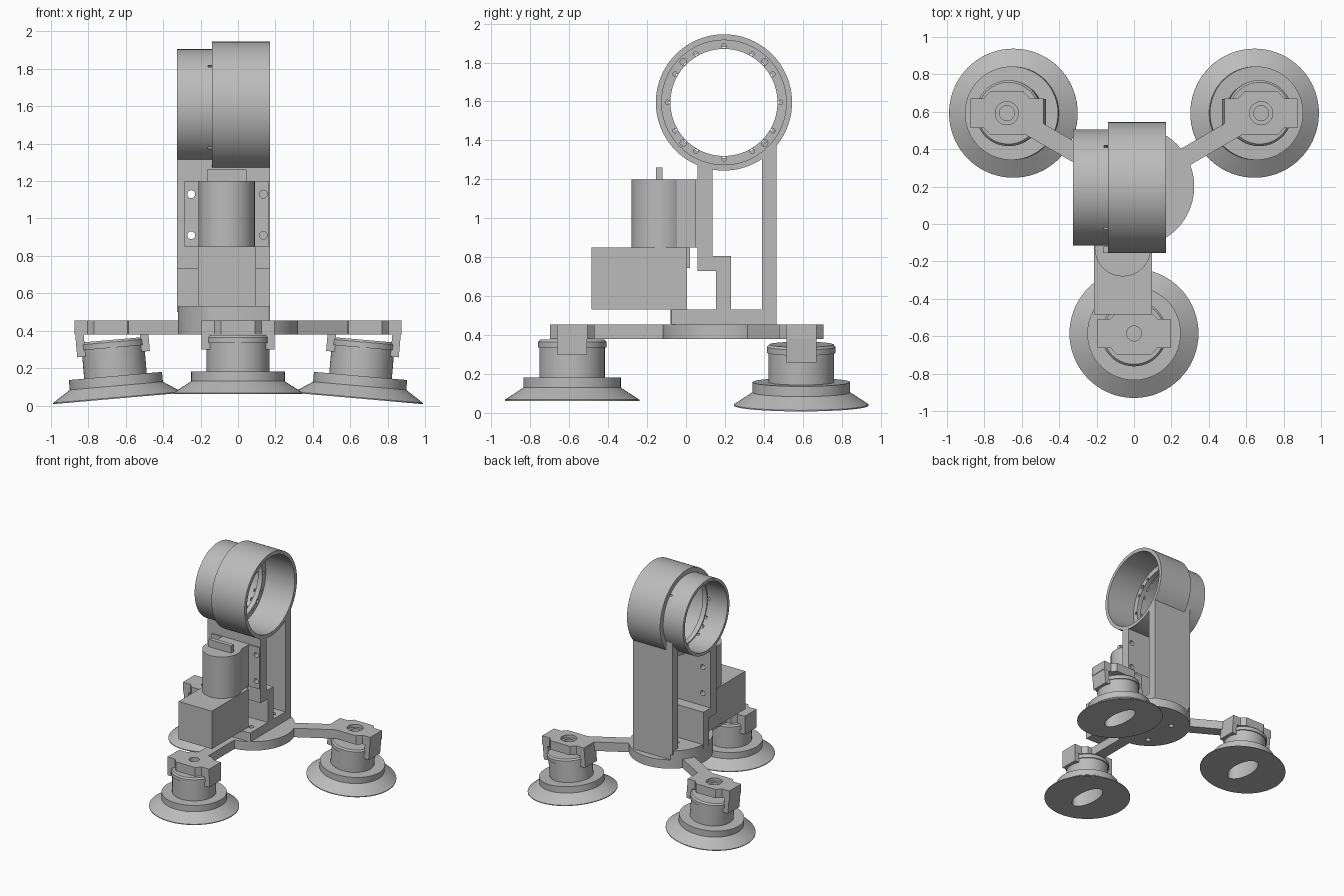
import bpy, bmesh, math
from mathutils import Matrix, Vector

if "Cube" in bpy.data.objects:
    bpy.data.objects.remove(bpy.data.objects["Cube"], do_unlink=True)

grey = bpy.data.materials.new("plain_grey")
grey.use_nodes = True
colour = (0.5, 0.5, 0.5, 1)
grey.diffuse_color = colour
grey.node_tree.nodes["Principled BSDF"].inputs["Base Color"].default_value = colour


def finish(name, bm):
    bmesh.ops.remove_doubles(bm, verts=bm.verts, dist=1e-5)
    bmesh.ops.recalc_face_normals(bm, faces=bm.faces)
    mesh = bpy.data.meshes.new(name)
    bm.to_mesh(mesh)
    bm.free()
    mesh.materials.append(grey)
    ob = bpy.data.objects.new(name, mesh)
    bpy.context.collection.objects.link(ob)
    return ob


def extrude(name, pts, lo, hi, axis="z"):
    """Prism from a flat outline, along z (outline x, y) or x (outline y, z)."""
    bm = bmesh.new()
    place = (lambda u, v, w: (u, v, w)) if axis == "z" else (lambda u, v, w: (w, u, v))
    bottom = [bm.verts.new(place(u, v, lo)) for u, v in pts]
    top = [bm.verts.new(place(u, v, hi)) for u, v in pts]
    bm.faces.new(bottom)
    bm.faces.new(top)
    for i in range(len(pts)):
        j = (i + 1) % len(pts)
        bm.faces.new((bottom[i], bottom[j], top[j], top[i]))
    return finish(name, bm)


def box(name, x, y, z):
    return extrude(name, [(x[0], y[0]), (x[1], y[0]), (x[1], y[1]), (x[0], y[1])], *z)


def rod(name, u, v, r, lo, hi, axis="z", n=64, stretch=1):
    ring = [2 * math.pi * i / n for i in range(n)]
    return extrude(name, [(u + r * math.cos(a), v + r * stretch * math.sin(a)) for a in ring], lo, hi, axis)


def lathe(name, profile, n=72):
    """Turn a closed (radius, height) cross-section about z."""
    bm = bmesh.new()
    rings = []
    for i in range(n):
        a = 2 * math.pi * i / n
        rings.append([bm.verts.new((r * math.cos(a), r * math.sin(a), h)) for r, h in profile])
    for i in range(n):
        a, b = rings[i], rings[(i + 1) % n]
        for j in range(len(profile)):
            k = (j + 1) % len(profile)
            if profile[j][0] or profile[k][0]:
                bm.faces.new((a[j], b[j], b[k], a[k]))
    bmesh.ops.dissolve_degenerate(bm, dist=1e-6, edges=bm.edges)
    return finish(name, bm)


def cut(ob, cutter, mode="DIFFERENCE", keep=False):
    mod = ob.modifiers.new("cut", "BOOLEAN")
    mod.object, mod.operation, mod.solver = cutter, mode, "EXACT"
    bpy.context.view_layer.objects.active = ob
    bpy.ops.object.modifier_apply(modifier=mod.name)
    if not keep:
        bpy.data.objects.remove(cutter, do_unlink=True)


HUB_Y, RING_Y, RING_Z = 0.2, 0.195, 1.595
LEFT, RIGHT = -0.325, 0.17

# Stepped clamp ring with an inner drilled flange
ring = lathe("clamp_ring", [(.35, .17), (.32, .17), (.32, -.10), (.275, -.10), (.275, -.14),
                            (.285, -.14), (.285, LEFT), (.31, LEFT), (.31, -.14), (.35, -.14)], 96)
ring.data.transform(Matrix.Translation((0, RING_Y, RING_Z)) @ Matrix.Rotation(math.pi / 2, 4, "Y"))
holes = [(30 * i, .29, .012) for i in range(12)] + [(45 + 90 * i, .295, .017) for i in range(4)]
for deg, dist, r in holes:
    a = math.radians(deg)
    cut(ring, rod("hole", RING_Y + dist * math.cos(a), RING_Z + dist * math.sin(a), r, -.16, -.08, "x", 12))

# Upright supports, trimmed to fit under the ring
back = box("back_column", (-.2, RIGHT), (.39, .465), (.5, 1.46))
front = extrude("front_plate", [(.06, 1.4), (.06, .73), (.155, .73), (.155, .5), (.23, .5),
                                (.23, .805), (.135, .805), (.135, 1.4)], LEFT, RIGHT, "x")
for part in (back, front):
    cut(part, rod("bore", RING_Y, RING_Z, .335, -.14, .4, "x"))
    cut(part, rod("bore", RING_Y, RING_Z, .298, -.6, -.13, "x"))

# Motor mounting plate, drilled together with the front plate
MX, MY = -.06, -.13
mount = box("motor_mount_plate", (MX - .225, MX + .225), (.05, .06), (.85, 1.2))
for x in (-.25, .135):
    for z in (.91, 1.13):
        for part in (front, mount):
            drill = rod("drill", 0, 0, .021, -.3, .3, n=20)
            drill.data.transform(Matrix.Translation((x, .1, z)) @ Matrix.Rotation(math.pi / 2, 4, "X"))
            cut(part, drill)

# Motor and gearbox
rod("motor_body", MX, MY, .15, .85, 1.2)
box("motor_back_block", (MX - .125, MX + .125), (MY + .05, .05), (.85, 1.2))
box("motor_tab", (-.165, .045), (-.155, -.12), (1.2, 1.262))
box("gearbox", (-.215, .095), (-.485, .005), (.53, .85))
box("gearbox_lug", (-.2, .08), (.005, .02), (.745, .85))

# Round hub and the floor block that follows its outline
hub = rod("hub_disc", 0, HUB_Y, .322, .38, .455, n=96)
floor = box("floor_block", (-.4, RIGHT), (-.08, .465), (.455, .53))
cut(floor, rod("trim", 0, HUB_Y, .322, .3, .7, n=96), "INTERSECT")
for x in (-.13, .11):
    for y in (.02, .31):
        for part in (hub, floor):
            cut(part, rod("drill", x, y, .021, .3, .7, n=20))

# Three arms, each carrying a holder and a suction cup
ARM = .785
quarter = [(.195, .078), (.125, .078), (.09, .115)]
outline = (quarter + [(-x, y) for x, y in reversed(quarter)]
           + [(-x, -y) for x, y in quarter] + [(x, -y) for x, y in reversed(quarter)])
cup_profile = [(0, .062), (.345, .062), (.345, .068), (.25, .13), (.25, .183), (.168, .183),
               (.168, .335), (.176, .335), (.176, .365), (.165, .377), (0, .377)]
for label, deg, side in (("front", -90, 0), ("left", 30, 1), ("right", 150, -1)):
    a = math.radians(deg)
    cx, cy = ARM * math.cos(a), HUB_Y + ARM * math.sin(a)
    arm = box(label + "_arm", (.28, ARM - .06), (-.05, .05), (.38, .455))
    arm.data.transform(Matrix.Translation((0, HUB_Y, 0)) @ Matrix.Rotation(a, 4, "Z"))

    holder = extrude(label + "_holder", outline, .38, .455)
    holder.data.transform(Matrix.Translation((cx, cy, 0)))
    for part in (holder, arm):
        cut(part, rod("drill", cx, cy, .04, .3, .6, n=32))
        if side:
            cut(part, rod("countersink", cx, cy, .062, .43, .6, n=32))

    # The two rear cups lean outward
    pivot = Vector((cx, cy, .44))
    lean = (Matrix.Translation(pivot) @ Matrix.Rotation(math.radians(5) * side, 4, "Y")
            @ Matrix.Translation((0, 0, -.44 - .026 * abs(side))))
    cup = lathe(label + "_suction_cup", cup_profile)
    cut(cup, rod("slot", 0, 0, .08, 0, .3, n=40, stretch=2.1))
    cup.data.transform(lean)
    for s in (-1, 1):
        xs = sorted((s * .15, s * .195))
        tab = box(label + "_holder_tab", xs, (-.077, .077), (.3, .45 if side else .38))
        tab.data.transform(lean)

# Smooth round surfaces, keep hard edges sharp
for ob in bpy.context.scene.objects:
    if ob.type == "MESH":
        ob.select_set(True)
        bpy.context.view_layer.objects.active = ob
bpy.ops.object.shade_smooth_by_angle(angle=math.radians(30))
